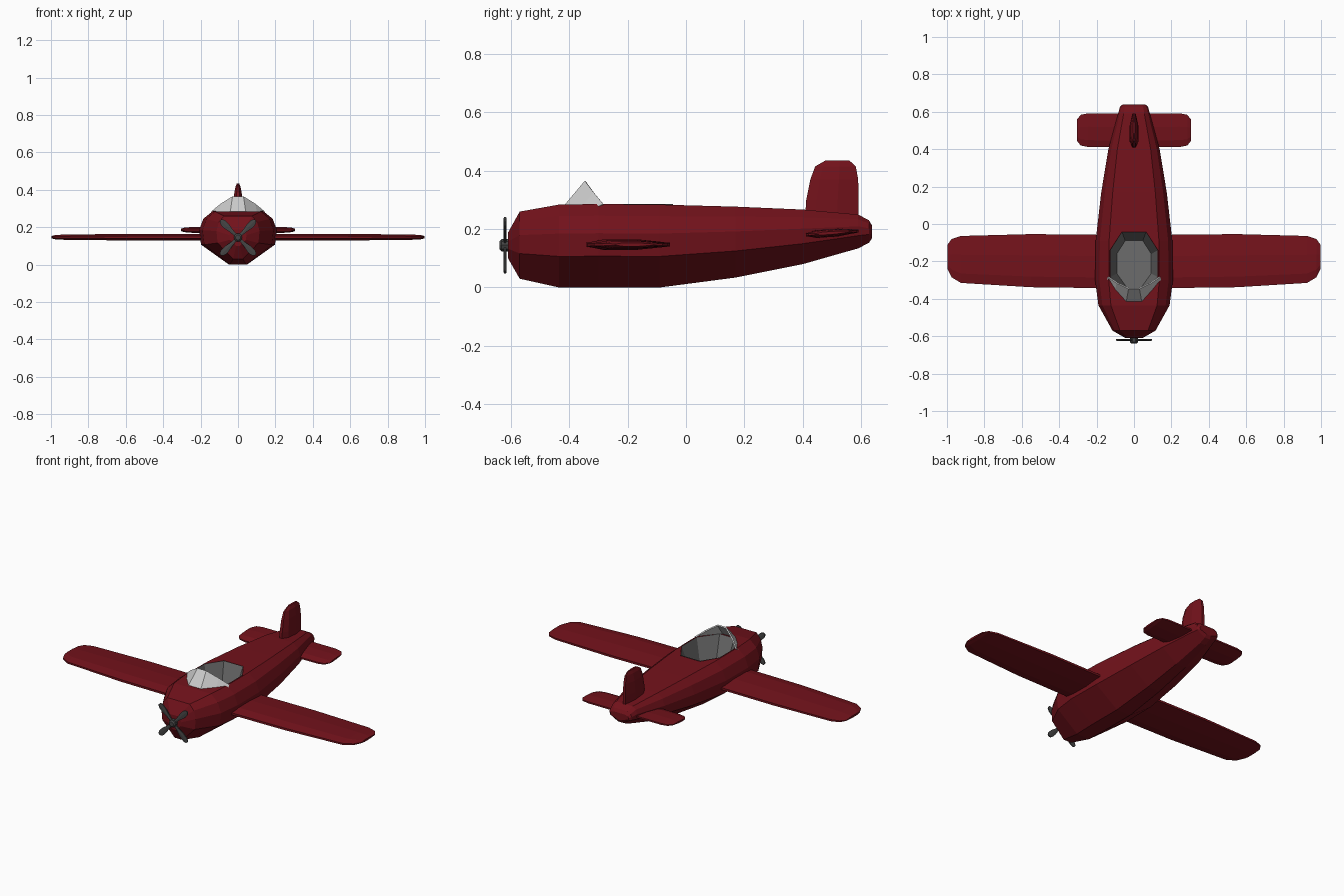
import bpy, bmesh
from math import sin, cos, pi
from mathutils import Matrix

if "Cube" in bpy.data.objects:
    bpy.data.objects.remove(bpy.data.objects["Cube"])


def material(name, rgb):
    m = bpy.data.materials.new(name)
    m.diffuse_color = (*rgb, 1)
    m.use_nodes = True
    m.node_tree.nodes["Principled BSDF"].inputs["Base Color"].default_value = m.diffuse_color
    return m


RED = material("red_paint", (0.17, 0.006, 0.011))
DARK = material("dark_metal", (0.06, 0.06, 0.06))
LINING = material("lining_grey", (0.15, 0.15, 0.15))
GLASS = material("pale_grey", (0.62, 0.62, 0.62))


def loft(name, rings, mat, closed=True, cap_start=True, cap_end=True):
    """Skin a list of rings (each a list of points) into one object."""
    bm = bmesh.new()
    vs = [[bm.verts.new(p) for p in r] for r in rings]
    n = len(rings[0])
    for a, b in zip(vs, vs[1:]):
        for i in range(n if closed else n - 1):
            j = (i + 1) % n
            bm.faces.new((a[i], a[j], b[j], b[i]))
    if closed and cap_start:
        bm.faces.new(vs[0][::-1])
    if closed and cap_end:
        bm.faces.new(vs[-1])
    bmesh.ops.recalc_face_normals(bm, faces=bm.faces)
    me = bpy.data.meshes.new(name)
    bm.to_mesh(me)
    bm.free()
    ob = bpy.data.objects.new(name, me)
    bpy.context.collection.objects.link(ob)
    me.materials.append(mat)
    return ob


# Fuselage: half section (width fraction, height fraction) mirrored, then scaled
half = [(0.23, 0), (0.95, 0.375), (1, 0.65), (0.89, 0.86), (0.65, 1)]
section = half + [(-x, z) for x, z in reversed(half)]
stations = [  # y, half width, bottom, top
    (-0.61, 0.045, 0.10, 0.188), (-0.57, 0.115, 0.03, 0.26),
    (-0.435, 0.19, 0.0, 0.284), (-0.30, 0.208, 0.0, 0.286),
    (-0.09, 0.205, 0.0, 0.284), (0.17, 0.175, 0.034, 0.277),
    (0.40, 0.137, 0.08, 0.267), (0.59, 0.085, 0.134, 0.25),
    (0.627, 0.075, 0.153, 0.23), (0.638, 0.062, 0.17, 0.212)]
fuselage = loft("fuselage", [[(x * w, y, b + z * (t - b)) for x, z in section]
                             for y, w, b, t in stations], RED)

# Cockpit opening and its tapered lining
side = [(0.05, -0.395), (0.128, -0.285), (0.128, -0.14), (0.065, -0.042)]
opening = side + [(-x, y) for x, y in reversed(side)]


def tub_ring(scale, z):
    return [(x * scale, -0.21 + (y + 0.21) * scale, z) for x, y in opening]


cutter = loft("cockpit_cutter", [tub_ring(0.74, 0.14), tub_ring(1, 0.28), tub_ring(1, 0.4)], RED)
cutter.hide_render = True
cutter.hide_viewport = True
cut = fuselage.modifiers.new("cockpit", 'BOOLEAN')
cut.object = cutter
cut.operation = 'DIFFERENCE'
cut.solver = 'EXACT'
tub = loft("cockpit_tub", [tub_ring(0.72, 0.15), tub_ring(0.99, 0.286)], LINING, cap_end=False)
tub.data.flip_normals()

# Wings, tailplane and fin share one flat, blunt-edged profile
profile = [(0, -0.35), (0, 0.35), (0.2, 1), (0.6, 1), (1, 0.35), (1, -0.35), (0.6, -1), (0.2, -1)]


def surface(name, sections, place):
    """sections: span, leading y, trailing y, half thickness."""
    return loft(name, [[place(s, a + u * (b - a), t * h) for u, t in profile]
                       for s, a, b, h in sections], RED)


wings = surface("wings", [
    (0.15, -0.343, -0.058, 0.018), (0.55, -0.338, -0.054, 0.018),
    (0.925, -0.315, -0.064, 0.014), (0.975, -0.285, -0.08, 0.012),
    (0.998, -0.24, -0.112, 0.006)], lambda s, y, t: (s, y, 0.147 + t))
tailplane = surface("tailplane", [
    (0.03, 0.41, 0.592, 0.014), (0.245, 0.412, 0.592, 0.013),
    (0.285, 0.42, 0.584, 0.010), (0.305, 0.445, 0.558, 0.005)],
    lambda s, y, t: (s, y, 0.187 + 0.07 * (y - 0.5) + t))
for ob in (wings, tailplane):
    ob.modifiers.new("mirror", 'MIRROR')
surface("fin", [
    (0.22, 0.407, 0.592, 0.025), (0.30, 0.412, 0.592, 0.025),
    (0.37, 0.426, 0.590, 0.022), (0.415, 0.443, 0.582, 0.014),
    (0.435, 0.478, 0.56, 0.006)], lambda s, y, t: (t, y, s))

# Windscreen: thin shell between the base line and the raised rear rim
foot = [(0.143, -0.298, 0.276), (0.098, -0.35, 0.28), (0.04, -0.412, 0.282)]
rim = [(0.138, -0.282, 0.284), (0.09, -0.315, 0.324), (0.028, -0.344, 0.363)]
rows = [r + [(-x, y, z) for x, y, z in reversed(r)] for r in (foot, rim)]
screen = loft("windscreen", rows, GLASS, closed=False)
shell = screen.modifiers.new("thickness", 'SOLIDIFY')
shell.thickness = 0.008
shell.offset = 0

# Propeller: round hub and four flat paddle blades set in an X
HUB_Z = 0.145
hub = [(-0.60, 0.019), (-0.608, 0.022), (-0.632, 0.022), (-0.639, 0.014)]
loft("propeller_hub", [[(r * cos(i * pi / 5), y, HUB_Z + r * sin(i * pi / 5)) for i in range(10)]
                       for y, r in hub], DARK)
blade = [(0.0, 0.007), (0.05, 0.010), (0.085, 0.017), (0.112, 0.017), (0.126, 0.011), (0.131, 0.005)]
for k in range(4):
    b = loft(f"propeller_blade_{k + 1}",
             [[(-w, 0.003, r), (0, 0.005, r), (w, 0.003, r), (w, -0.003, r), (0, -0.005, r), (-w, -0.003, r)]
              for r, w in blade], DARK)
    b.matrix_world = (Matrix.Translation((0, -0.62, HUB_Z))
                      @ Matrix.Rotation(pi / 4 + k * pi / 2, 4, 'Y'))
